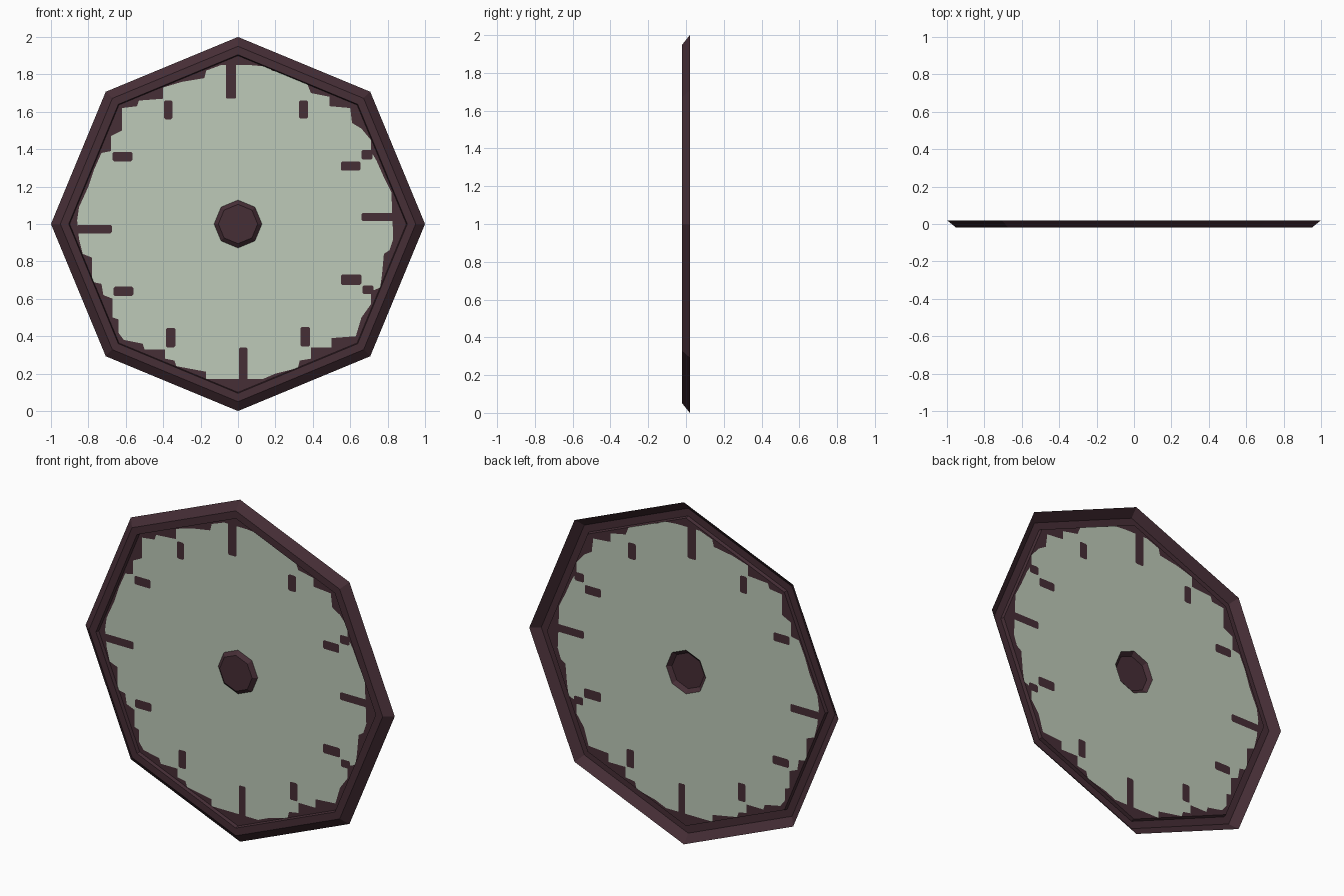
import bpy, math
from mathutils import Vector
from mathutils.geometry import delaunay_2d_cdt

if "Cube" in bpy.data.objects:
    bpy.data.objects.remove(bpy.data.objects["Cube"])


def material(name, r, g, b):
    m = bpy.data.materials.new(name)
    lin = [((c / 255 + 0.055) / 1.055) ** 2.4 for c in (r, g, b)]
    m.diffuse_color = (*lin, 1)
    m.use_nodes = True
    m.node_tree.nodes["Principled BSDF"].inputs["Base Color"].default_value = m.diffuse_color
    return m


MAROON = material("dark maroon wood", 70, 46, 54)
GREEN = material("pale green glass", 189, 202, 184)


def make_object(name, verts, faces, mats, indices=None):
    me = bpy.data.meshes.new(name)
    me.from_pydata(verts, [], faces)
    for m in mats:
        me.materials.append(m)
    if indices:
        for p, i in zip(me.polygons, indices):
            p.material_index = i
    ob = bpy.data.objects.new(name, me)
    ob.location.z = 1
    bpy.context.collection.objects.link(ob)
    return ob


def octagon(r):
    return [(r * math.cos(k * math.pi / 4), r * math.sin(k * math.pi / 4)) for k in range(8)]


def octagon_shell(name, rings, cap=False):
    """Open octagonal shell through (radius, y) rings, outer to inner, facing front."""
    verts = [(x, y, z) for r, y in rings for x, z in octagon(r)]
    faces = [(j * 8 + k, j * 8 + (k + 1) % 8, j * 8 + 8 + (k + 1) % 8, j * 8 + 8 + k)
             for j in range(len(rings) - 1) for k in range(8)]
    if cap:
        faces.append(tuple(range(len(verts) - 8, len(verts))))
    return make_object(name, verts, faces, [MAROON])


# Rim: sloped outside, flat front, small step down to the dial; open at the back
DIAL_R = 0.90
octagon_shell("rim", [(1, 0.02), (0.95, -0.02), (0.905, -0.02), (DIAL_R, 0)])

# Centre hub
HUB_R = 0.128
octagon_shell("hub", [(HUB_R, 0), (0.105, -0.02)], cap=True)

# Ragged edge of the green dial, clockwise from the top (x, z from centre)
EDGE = [
    (.06, .85), (.17, .84), (.18, .82), (.28, .80), (.37, .75), (.39, .70), (.49, .68),
    (.49, .63), (.60, .62), (.61, .54), (.66, .51), (.71, .45), (.71, .39), (.74, .34),
    (.78, .25), (.82, .17), (.83, -.08), (.81, -.14), (.78, -.16), (.77, -.27), (.76, -.34),
    (.71, -.36), (.71, -.43), (.66, -.50), (.63, -.60), (.50, -.61), (.50, -.66), (.39, -.66),
    (.39, -.72), (.33, -.73), (.32, -.77), (.20, -.80), (.13, -.83), (-.17, -.83),
    (-.17, -.79), (-.33, -.76), (-.34, -.73), (-.39, -.72), (-.39, -.67), (-.50, -.67),
    (-.51, -.64), (-.61, -.62), (-.64, -.58), (-.64, -.51), (-.67, -.50), (-.67, -.40),
    (-.72, -.38), (-.73, -.32), (-.78, -.31), (-.78, -.18), (-.83, -.16), (-.85, -.08),
    (-.86, .02), (-.85, .09), (-.80, .20), (-.77, .29), (-.73, .38), (-.68, .39),
    (-.68, .47), (-.62, .50), (-.62, .62), (-.54, .63), (-.53, .66), (-.40, .67),
    (-.40, .73), (-.30, .76), (-.18, .78), (-.17, .82), (-.09, .85)]

# Hour marks and stray notches: x0, x1, z0, z1
MARKS = [
    (-.065, -.01, .67, .86), (-.395, -.35, .56, .66), (.325, .375, .565, .66),
    (.55, .655, .285, .335), (.66, .72, .345, .395), (.66, .84, .015, .06),
    (.55, .66, -.325, -.27), (.665, .725, -.375, -.33), (.335, .385, -.655, -.55),
    (.005, .05, -.84, -.66), (-.385, -.335, -.66, -.555), (-.665, -.56, -.385, -.335),
    (-.86, -.675, -.05, -.005), (-.67, -.565, .335, .385)]


def clipped_rect(x0, x1, z0, z1, c=0.007):
    return [(x0 + c, z0), (x1 - c, z0), (x1, z0 + c), (x1, z1 - c),
            (x1 - c, z1), (x0 + c, z1), (x0, z1 - c), (x0, z0 + c)]


# Dial: one thin sheet cut along all the outlines, coloured by which outline holds each face
loops = [octagon(DIAL_R), octagon(HUB_R), EDGE[::-1]] + [clipped_rect(*m) for m in MARKS]
pts, polys = [], []
for loop in loops:
    polys.append(list(range(len(pts), len(pts) + len(loop))))
    pts += [Vector(p) for p in loop]
vs, _, fs, _, _, inside = delaunay_2d_cdt(pts, [], polys, 0, 1e-5)
faces, colours = [], []
for f, src in zip(fs, inside):
    if 0 not in src or 1 in src:      # outside the rim or behind the hub
        continue
    a, b, c = (vs[i] for i in f[:3])
    if (b - a).cross(c - a) < 0:
        f = f[::-1]
    faces.append(f)
    colours.append(1 if 2 in src and max(src) == 2 else 0)
used = sorted({i for f in faces for i in f})
remap = {v: i for i, v in enumerate(used)}
make_object("dial", [(vs[i].x, 0, vs[i].y) for i in used],
            [[remap[i] for i in f] for f in faces], [MAROON, GREEN], colours)
